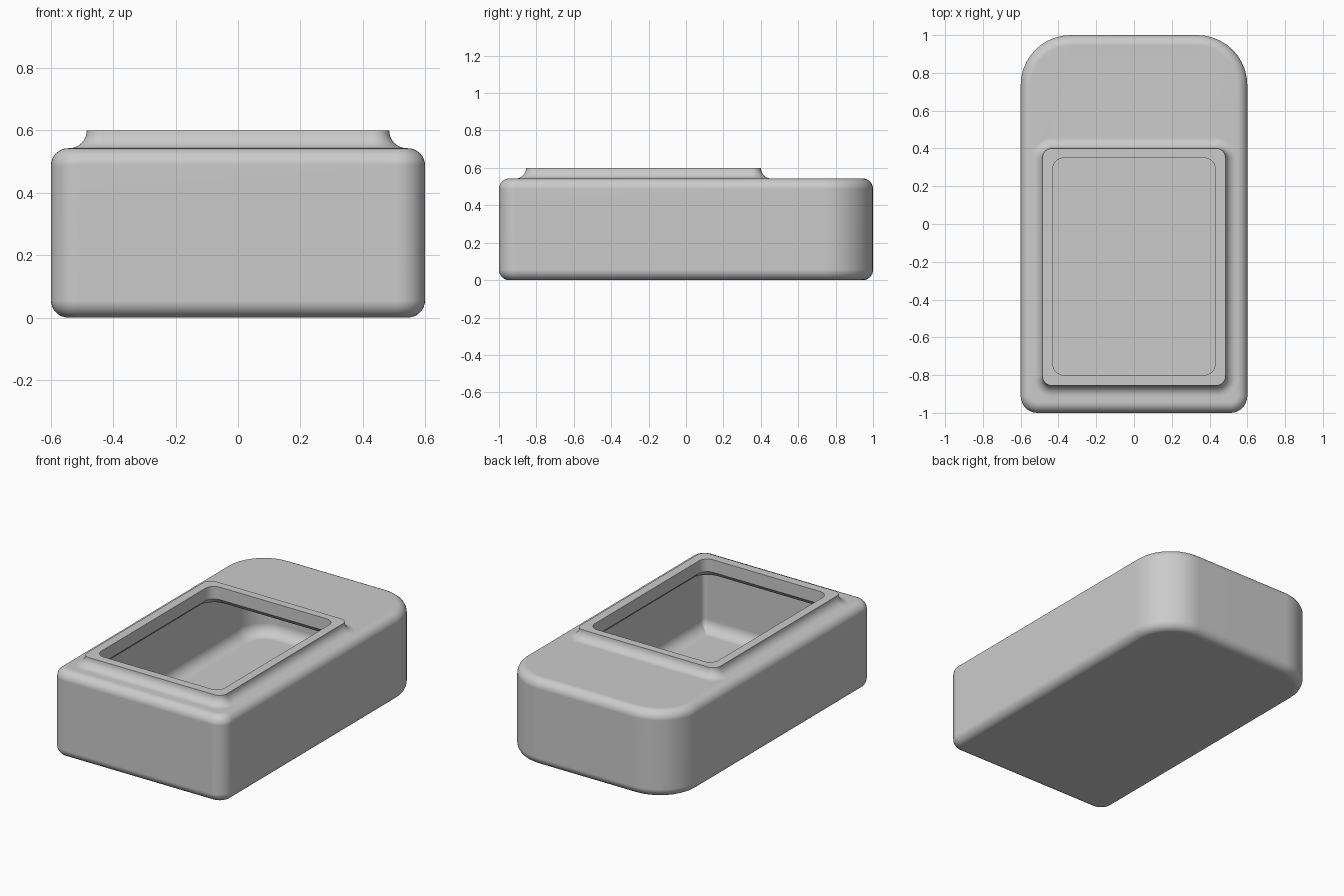
import bpy, bmesh
from math import sin, cos, pi

cube = bpy.data.objects.get("Cube")
if cube:
    bpy.data.objects.remove(cube, do_unlink=True)

CORNER_STEPS = 10
FILLET_STEPS = 8


def material(name, rgb):
    mat = bpy.data.materials.new(name)
    mat.use_nodes = True
    mat.diffuse_color = (*rgb, 1)
    mat.node_tree.nodes["Principled BSDF"].inputs["Base Color"].default_value = (*rgb, 1)
    return mat


def outline(half_width, front, back, front_r, back_r, inset):
    """Rounded rectangle, shrunk by inset, counter-clockwise from the back left corner."""
    w, f, b = half_width - inset, front + inset, back - inset
    fr, br = max(front_r - inset, 0.005), max(back_r - inset, 0.005)
    corners = [(w - br, b - br, br), (br - w, b - br, br),
               (fr - w, f + fr, fr), (w - fr, f + fr, fr)]
    points = []
    for quarter, (cx, cy, r) in enumerate(corners):
        for i in range(CORNER_STEPS + 1):
            a = (quarter + i / CORNER_STEPS) * pi / 2
            points.append((cx + r * cos(a), cy + r * sin(a)))
    return points


def arc(shape, centre, radius, start, end):
    """Fillet section as (shape, inset, z) steps around a centre (inset, z)."""
    steps = []
    for i in range(FILLET_STEPS + 1):
        a = (start + (end - start) * i / FILLET_STEPS) * pi
        steps.append((shape, centre[0] + radius * cos(a), centre[1] + radius * sin(a)))
    return steps


BODY = (0.6, -1, 1, 0.09, 0.265)
COLLAR = (0.485, -0.855, 0.4, 0.05, 0.05)
OPENING = (0.43, -0.8, 0.35, 0.06, 0.06)
CAVITY = (0.52, -0.92, 0.92, 0.03, 0.185)

# Section from the underside, over the collar, and down into the cavity
section = (
    arc(BODY, (0.055, 0.055), 0.055, 1.5, 1)
    + arc(BODY, (0.055, 0.488), 0.055, 1, 0.5)
    + arc(COLLAR, (-0.057, 0.6), 0.057, -0.5, 0)
    + [(OPENING, 0, 0.6)]
    + arc(OPENING, (-0.112, 0.6), 0.137, -0.195, -0.445)
    + [(CAVITY, 0, 0.463)]
    + arc(CAVITY, (0.07, 0.15), 0.07, 1, 1.5)
)

# Hollow housing
bm = bmesh.new()
loops = [[bm.verts.new((x, y, z)) for x, y in outline(*shape, inset)]
         for shape, inset, z in section]
for low, high in zip(loops, loops[1:]):
    for i in range(len(low)):
        j = (i + 1) % len(low)
        bm.faces.new((low[i], low[j], high[j], high[i]))
bm.faces.new(reversed(loops[0]))
bm.faces.new(loops[-1])
bmesh.ops.remove_doubles(bm, verts=bm.verts, dist=0.0001)
bmesh.ops.recalc_face_normals(bm, faces=bm.faces)

mesh = bpy.data.meshes.new("hollow_housing")
bm.to_mesh(mesh)
bm.free()
mesh.materials.append(material("plain grey", (0.6, 0.6, 0.6)))
housing = bpy.data.objects.new("hollow_housing", mesh)
bpy.context.collection.objects.link(housing)

# Smooth fillets with flat panels and crisp rim edges
bpy.ops.object.select_all(action="DESELECT")
housing.select_set(True)
bpy.context.view_layer.objects.active = housing
bpy.ops.object.shade_smooth_by_angle(angle=pi / 6)
weighted = housing.modifiers.new("flat panels", "WEIGHTED_NORMAL")
weighted.keep_sharp = True
